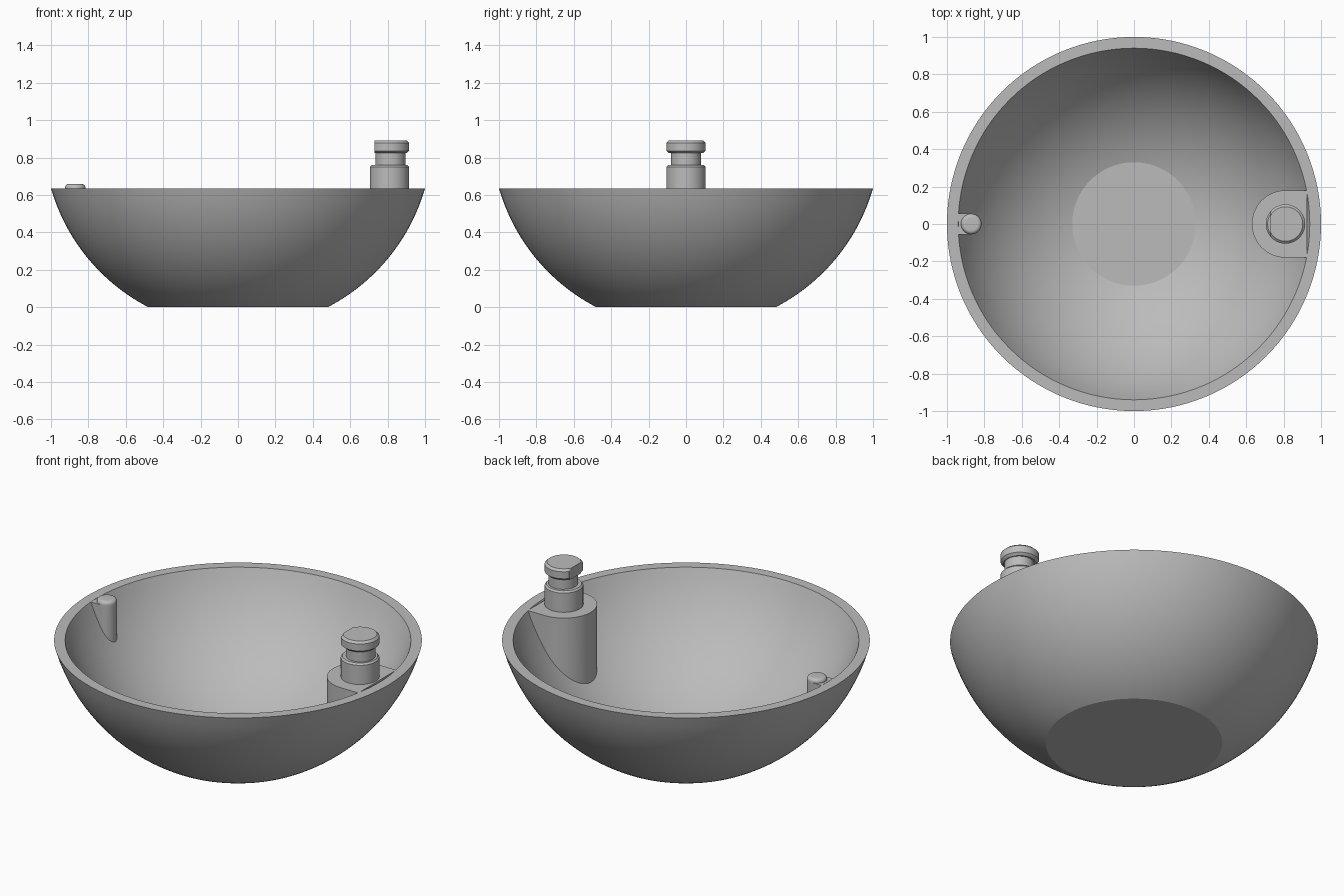
import bpy, bmesh
from math import sin, cos, pi, sqrt, radians

cube = bpy.data.objects.get("Cube")
if cube:
    bpy.data.objects.remove(cube)

GREY = (0.5, 0.5, 0.5, 1)
grey = bpy.data.materials.new("plain grey")
grey.use_nodes = True
grey.diffuse_color = GREY
grey.node_tree.nodes["Principled BSDF"].inputs["Base Color"].default_value = GREY

RIM = 0.635      # rim height
FLOOR = 0.05     # inside floor height


def sphere_through(r0, z0, r1, z1):
    """Centre height and radius of the sphere on the axis through two profile points."""
    c = (r1 * r1 + z1 * z1 - r0 * r0 - z0 * z0) / (2 * (z1 - z0))
    return c, sqrt(r0 * r0 + (z0 - c) ** 2)


def sphere_z(sphere, r):
    c, radius = sphere
    return c - sqrt(radius * radius - r * r)


def arc(sphere, r0, r1, steps=28):
    radii = [r0 + (r1 - r0) * i / steps for i in range(steps + 1)]
    return [(r, sphere_z(sphere, r)) for r in radii]


def finish(name, bm):
    bmesh.ops.recalc_face_normals(bm, faces=bm.faces)
    mesh = bpy.data.meshes.new(name)
    bm.to_mesh(mesh)
    bm.free()
    mesh.materials.append(grey)
    obj = bpy.data.objects.new(name, mesh)
    bpy.context.collection.objects.link(obj)
    bpy.ops.object.select_all(action="DESELECT")
    obj.select_set(True)
    bpy.context.view_layer.objects.active = obj
    bpy.ops.object.shade_smooth_by_angle(angle=radians(14))
    return obj


def lathe(name, profile, x=0, segments=64, flat_x=None):
    """Turn a profile of (radius, height) and cap both ends; flat_x trims the -x side."""
    bm = bmesh.new()
    rings = []
    for r, z in profile:
        ring = []
        for i in range(segments):
            px = r * cos(2 * pi * i / segments)
            if flat_x is not None:
                px = max(px, flat_x)
            ring.append(bm.verts.new((x + px, r * sin(2 * pi * i / segments), z)))
        rings.append(ring)
    for a, b in zip(rings, rings[1:]):
        for i in range(segments):
            j = (i + 1) % segments
            bm.faces.new((a[i], a[j], b[j], b[i]))
    bm.faces.new(rings[0])
    bm.faces.new(rings[-1])
    return finish(name, bm)


outer = sphere_through(0.48, 0, 1, RIM)
inner = sphere_through(0.33, FLOOR, 0.94, RIM)
wall = sphere_through(0.42, 0.04, 0.97, RIM)


def wall_support(name, x, radius, end, side):
    """Round-nosed block growing out of the bowl wall, its foot hidden inside the wall."""
    steps = 32
    outline = [(end, radius)]
    outline += [(x - radius * sin(pi * i / steps), radius * cos(pi * i / steps))
                for i in range(steps + 1)]
    outline += [(end, -radius)]
    bm = bmesh.new()
    top = [bm.verts.new((side * px, py, RIM)) for px, py in outline]
    foot = [bm.verts.new((side * px, py, sphere_z(wall, sqrt(px * px + py * py))))
            for px, py in outline]
    bm.faces.new(top)
    for i in range(len(top)):
        j = (i + 1) % len(top)
        bm.faces.new((top[i], top[j], foot[j], foot[i]))
    return finish(name, bm)


# Bowl with flat base, flat rim and flat inside floor
lathe("bowl", arc(outer, 0.48, 1) + arc(inner, 0.94, 0.33), segments=128)

# Wide support and the grooved post on the left
wall_support("post_support", 0.81, 0.18, 0.925, 1)
lathe("post_base", [(0.105, RIM - 0.01), (0.105, 0.75), (0.096, 0.76), (0.07, 0.76)], x=0.81)
lathe("post_neck", [(0.08, 0.755), (0.08, 0.835)], x=0.815)
lathe("post_head", [(0.09, 0.823), (0.105, 0.836), (0.105, 0.878), (0.092, 0.89)],
      x=0.81, flat_x=-0.08)

# Small support and the rounded pin on the right
wall_support("pin_support", 0.87, 0.055, 0.938, -1)
dome = [(0.035 + 0.02 * cos(pi / 2 * i / 8), RIM + 0.003 + 0.02 * sin(pi / 2 * i / 8))
        for i in range(9)]
lathe("pin", [(0.055, RIM - 0.02)] + dome, x=-0.87)
